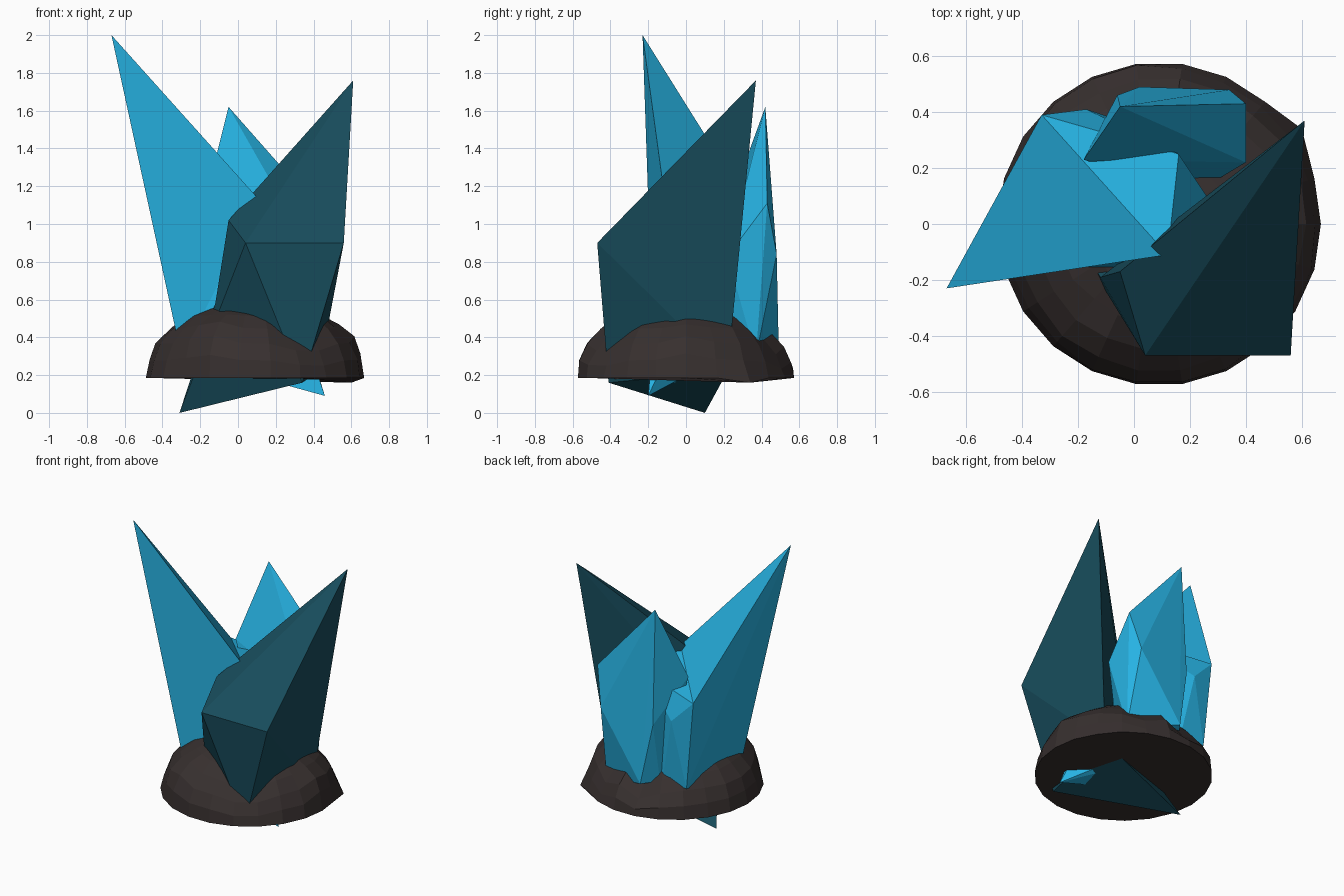
import bpy, bmesh, math, random
from mathutils import Vector

if "Cube" in bpy.data.objects:
    bpy.data.objects.remove(bpy.data.objects["Cube"])

random.seed(4)


def material(name, rgb):
    m = bpy.data.materials.new(name)
    m.diffuse_color = (*rgb, 1)
    m.use_nodes = True
    m.node_tree.nodes["Principled BSDF"].inputs["Base Color"].default_value = m.diffuse_color
    return m


def make_object(name, bm, mat):
    bmesh.ops.recalc_face_normals(bm, faces=bm.faces)
    me = bpy.data.meshes.new(name)
    bm.to_mesh(me)
    bm.free()
    me.materials.append(mat)
    ob = bpy.data.objects.new(name, me)
    bpy.context.collection.objects.link(ob)
    return ob


def crystal(name, corners, mat):
    """Faceted shard: the convex hull of its corner points."""
    bm = bmesh.new()
    for c in corners:
        bm.verts.new(c)
    res = bmesh.ops.convex_hull(bm, input=bm.verts)
    junk = {g for g in res["geom_interior"] + res["geom_unused"]
            if isinstance(g, bmesh.types.BMVert)}
    bmesh.ops.delete(bm, geom=list(junk), context="VERTS")
    bmesh.ops.dissolve_limit(bm, angle_limit=math.radians(3),
                             verts=bm.verts, edges=bm.edges)
    return make_object(name, bm, mat)


bright = material("bright_crystal", (0.02, 0.45, 0.77))
dark = material("dark_crystal", (0.009, 0.075, 0.11))
stone = material("stone", (0.038, 0.029, 0.028))

# tall shard leaning left: spire plus a flat-topped body behind it
A_BACK, A_SIDE = (-0.33, 0.39, 1.01), (0.12, -0.11, 1.12)
A_FOOT, A_ROOT = (-0.30, -0.172, 0.30), (0.46, -0.20, 0.09)
crystal("left_crystal_spire", [
    (-0.67, -0.23, 2.0), A_BACK, A_SIDE, A_FOOT,
    (-0.27, 0.38, 0.38)], bright)
crystal("left_crystal_body", [
    A_BACK, A_SIDE, A_FOOT, A_ROOT, (-0.08, 0.30, 1.04), (0.16, 0.25, 1.06),
    (-0.17, 0.41, 0.85), (-0.27, 0.38, 0.38), (-0.08, 0.38, 0.40)], bright)

# broad dark shard leaning right, and its root showing below the rock
D_FRONT, D_SIDE, D_FOOT = (0.04, -0.47, 0.90), (-0.12, -0.19, 0.58), (0.34, -0.41, 0.16)
D_BACK = (0.43, 0.22, 0.22)
crystal("right_crystal", [
    (0.61, 0.37, 1.76), (0.56, -0.47, 0.90), D_FRONT,
    (-0.05, -0.17, 1.02), D_SIDE, D_FOOT, D_BACK], dark)
crystal("right_crystal_root", [
    D_FRONT, D_SIDE, D_FOOT, D_BACK, (-0.31, 0.10, 0.0)], dark)

# shorter shard at the back
crystal("back_crystal", [
    (-0.05, 0.42, 1.62), (0.40, 0.43, 1.11), (-0.18, 0.23, 1.10),
    (0.34, 0.48, 0.84), (0.40, 0.22, 0.83), (-0.06, 0.46, 0.81),
    (0.02, 0.49, 0.38), (-0.06, 0.38, 0.38), (0.37, 0.37, 0.30),
    (0.20, 0.10, 0.20)], bright)

# rock dome with a flat underside, dips and lumps where crystals break through
SEG, RINGS = 22, 7
CENTRE, RADIUS, BASE, HEIGHT = Vector((0.09, 0, 0)), 0.578, 0.185, 0.42
DIPS = [(0.36, -0.42, 0.06), (0.0, 0.47, 0.10), (0.30, 0.45, 0.06),
        (-0.15, -0.44, -0.05), (0.62, 0.02, -0.04)]
bm = bmesh.new()
rings = []
for i in range(RINGS):
    lift = i / RINGS * math.pi / 2
    ring = []
    for j in range(SEG):
        a = 2 * math.pi * j / SEG
        r = RADIUS * math.cos(lift)
        if i:
            r *= 1 + random.uniform(-0.02, 0.02)
        x, y = CENTRE.x + r * math.cos(a), r * math.sin(a)
        z = BASE + HEIGHT * math.sin(lift)
        if i:
            for dx, dy, depth in DIPS:
                z -= depth * math.exp(-((x - dx) ** 2 + (y - dy) ** 2) / 0.012)
            z = max(z, BASE + 0.02 * i)
        ring.append(bm.verts.new((x, y, z)))
    rings.append(ring)
rings[0][2].co = (0.60, 0.34, 0.16)  # loose lump on the rim
top = bm.verts.new((CENTRE.x, 0, BASE + HEIGHT))
bm.faces.new(rings[0][::-1])
for lo, hi in zip(rings, rings[1:]):
    for j in range(SEG):
        k = (j + 1) % SEG
        bm.faces.new((lo[j], lo[k], hi[k], hi[j]))
for j in range(SEG):
    bm.faces.new((rings[-1][j], rings[-1][(j + 1) % SEG], top))
make_object("rock_base", bm, stone)
